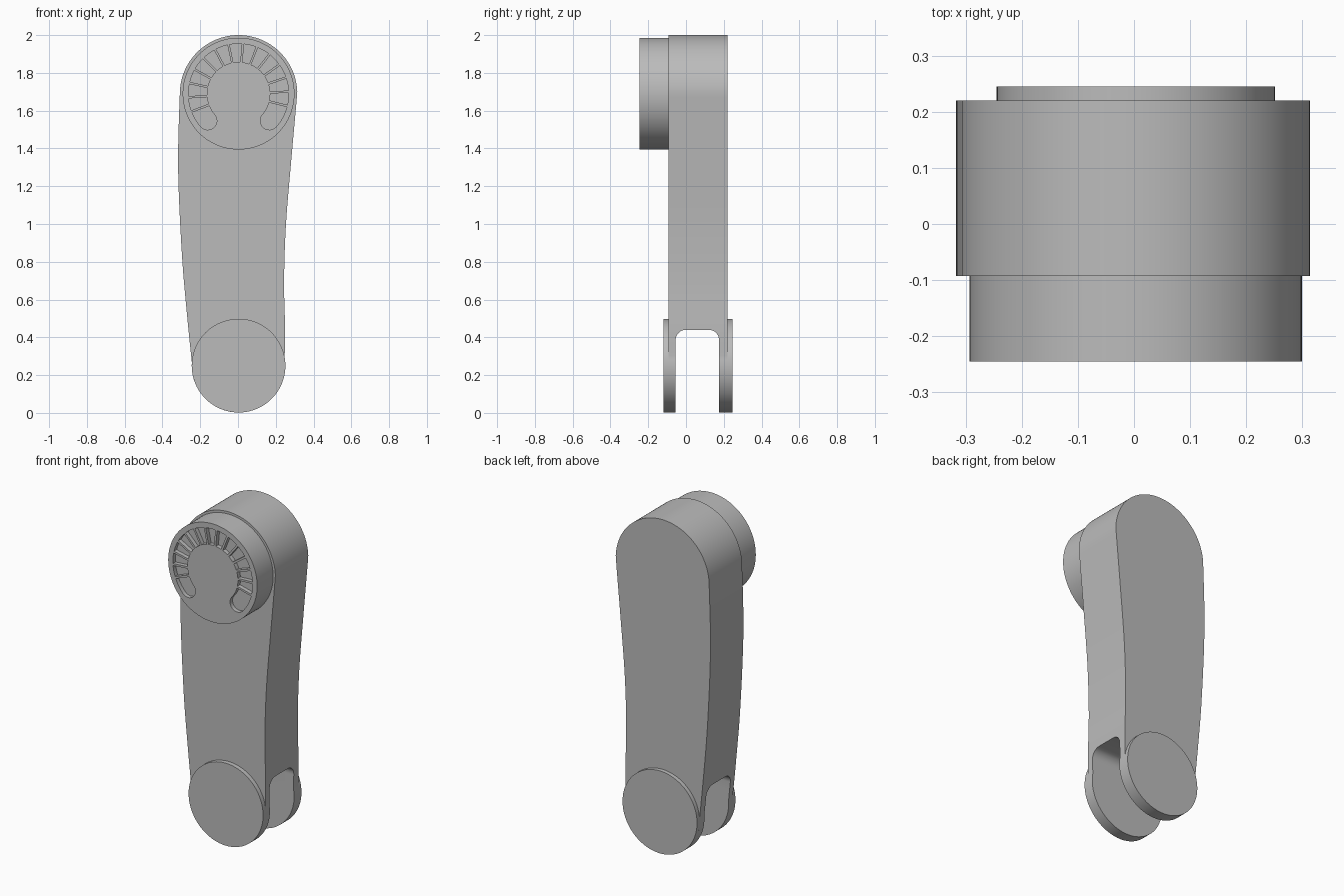
import bpy, bmesh
from math import sin, cos, radians
from mathutils import Vector

if "Cube" in bpy.data.objects:
    bpy.data.objects.remove(bpy.data.objects["Cube"], do_unlink=True)

grey = bpy.data.materials.new("plain grey")
grey.use_nodes = True
COLOUR = (0.5, 0.5, 0.5, 1)
grey.diffuse_color = COLOUR
grey.node_tree.nodes["Principled BSDF"].inputs["Base Color"].default_value = COLOUR

CX = 0.003                      # shared axis of the round ends
TOP, LOW = 1.689, 0.25          # heights of the two pivots
FRONT, BACK = -0.093, 0.22      # arm faces


def arc(x, z, r, a0, a1, n):
    """Points on an arc, angles in degrees."""
    angles = [radians(a0 + (a1 - a0) * i / n) for i in range(n + 1)]
    return [(x + r * cos(a), z + r * sin(a)) for a in angles]


def spline(pts, n=8):
    """Smooth curve through the inner points; the first and last steer it."""
    out = []
    for a, b, c, d in zip(pts, pts[1:], pts[2:], pts[3:]):
        for i in range(n):
            t = i / n
            out.append(tuple(0.5 * (2 * q + (r - p) * t + (2*p - 5*q + 4*r - s) * t**2
                                    + (3*q - p - 3*r + s) * t**3)
                             for p, q, r, s in zip(a, b, c, d)))
    return out


def prism(name, profile, start, end, axis="Y"):
    """Extrude a closed profile along y (x, z points) or x (y, z points)."""
    def place(p, depth):
        return (p[0], depth, p[1]) if axis == "Y" else (depth, p[0], p[1])
    bm = bmesh.new()
    face = bm.faces.new([bm.verts.new(place(p, start)) for p in profile])
    new = bmesh.ops.extrude_face_region(bm, geom=[face])["geom"]
    shift = Vector(place((0, 0), end - start))
    bmesh.ops.translate(bm, vec=shift, verts=[v for v in new if isinstance(v, bmesh.types.BMVert)])
    bmesh.ops.recalc_face_normals(bm, faces=bm.faces)
    mesh = bpy.data.meshes.new(name)
    bm.to_mesh(mesh)
    bm.free()
    mesh.materials.append(grey)
    ob = bpy.data.objects.new(name, mesh)
    bpy.context.collection.objects.link(ob)
    return ob


def select(ob):
    bpy.ops.object.select_all(action="DESELECT")
    ob.select_set(True)
    bpy.context.view_layer.objects.active = ob


def cut(ob, cutter):
    mod = ob.modifiers.new("cut", "BOOLEAN")
    mod.operation, mod.solver, mod.object = "DIFFERENCE", "EXACT", cutter
    select(ob)
    bpy.ops.object.modifier_apply(modifier=mod.name)
    bpy.data.objects.remove(cutter, do_unlink=True)


def smooth(ob):
    select(ob)
    bpy.ops.object.shade_smooth_by_angle(angle=radians(30))


# Arm: round ends joined by a bulging left edge and a hollow right edge
top_arc = arc(CX, TOP, 0.311, 2, 178, 48)
low_arc = arc(CX, LOW, 0.248, 176, 370, 56)
left = spline([top_arc[-2], top_arc[-1], (-0.317, 1.3), (-0.297, 0.84),
               (-0.268, 0.5), low_arc[0], low_arc[1]])[1:]
right = spline([low_arc[-2], low_arc[-1], (0.249, 0.45), (0.244, 0.7),
                (0.254, 1.0), (0.283, 1.35), top_arc[0], (0.316, 1.8)])[1:]
arm = prism("arm", top_arc + left + low_arc + right, FRONT, BACK)

# Fork slot through the lower end, rounded at its top corners
IN_F, IN_B, SLOT_TOP, R = -0.055, 0.175, 0.44, 0.055
slot = ([(IN_F, -0.1), (IN_B, -0.1)]
        + arc(IN_B - R, SLOT_TOP - R, R, 0, 90, 10)
        + arc(IN_F + R, SLOT_TOP - R, R, 90, 180, 10))
cut(arm, prism("slot_cutter", slot, -0.6, 0.6, "X"))
smooth(arm)

# Raised round pads on both fork cheeks
circle = arc(CX, LOW, 0.248, 0, 360, 96)[:-1]
smooth(prism("front_pivot_pad", circle, -0.12, FRONT))
smooth(prism("back_pivot_pad", circle, BACK, 0.245))

# Dial on the front with a curved groove
FACE, DEPTH = -0.245, 0.025
dial = prism("dial", arc(CX, TOP + 0.001, 0.296, 0, 360, 96)[:-1], FACE, FRONT)
INNER, OUTER, A0, A1 = 0.168, 0.265, -41, 221
MID, CAP = (INNER + OUTER) / 2, (OUTER - INNER) / 2


def cap(angle, turn):
    """Round end of the groove."""
    a = radians(angle)
    return arc(CX + MID * cos(a), TOP + MID * sin(a), CAP, turn, turn + 180, 12)[1:-1]


groove = (arc(CX, TOP, OUTER, A0, A1, 64) + cap(A1, A1)
          + arc(CX, TOP, INNER, A1, A0, 64) + cap(A0, A0 + 180))
cut(dial, prism("groove_cutter", groove, FACE - 0.05, FACE + DEPTH))
smooth(dial)

# Thin ribs dividing the groove into cells
for i in range(14):
    a = radians(-14 + 16.5 * i)
    out, side = Vector((cos(a), sin(a))), Vector((-sin(a), cos(a))) * 0.006
    mid = Vector((CX, TOP))
    rib = [mid + out * r + side * s for r, s in
           ((INNER - 0.003, -1), (OUTER + 0.003, -1), (OUTER + 0.003, 1), (INNER - 0.003, 1))]
    prism(f"dial_rib_{i + 1}", [tuple(p) for p in rib], FACE, FACE + DEPTH + 0.005)
